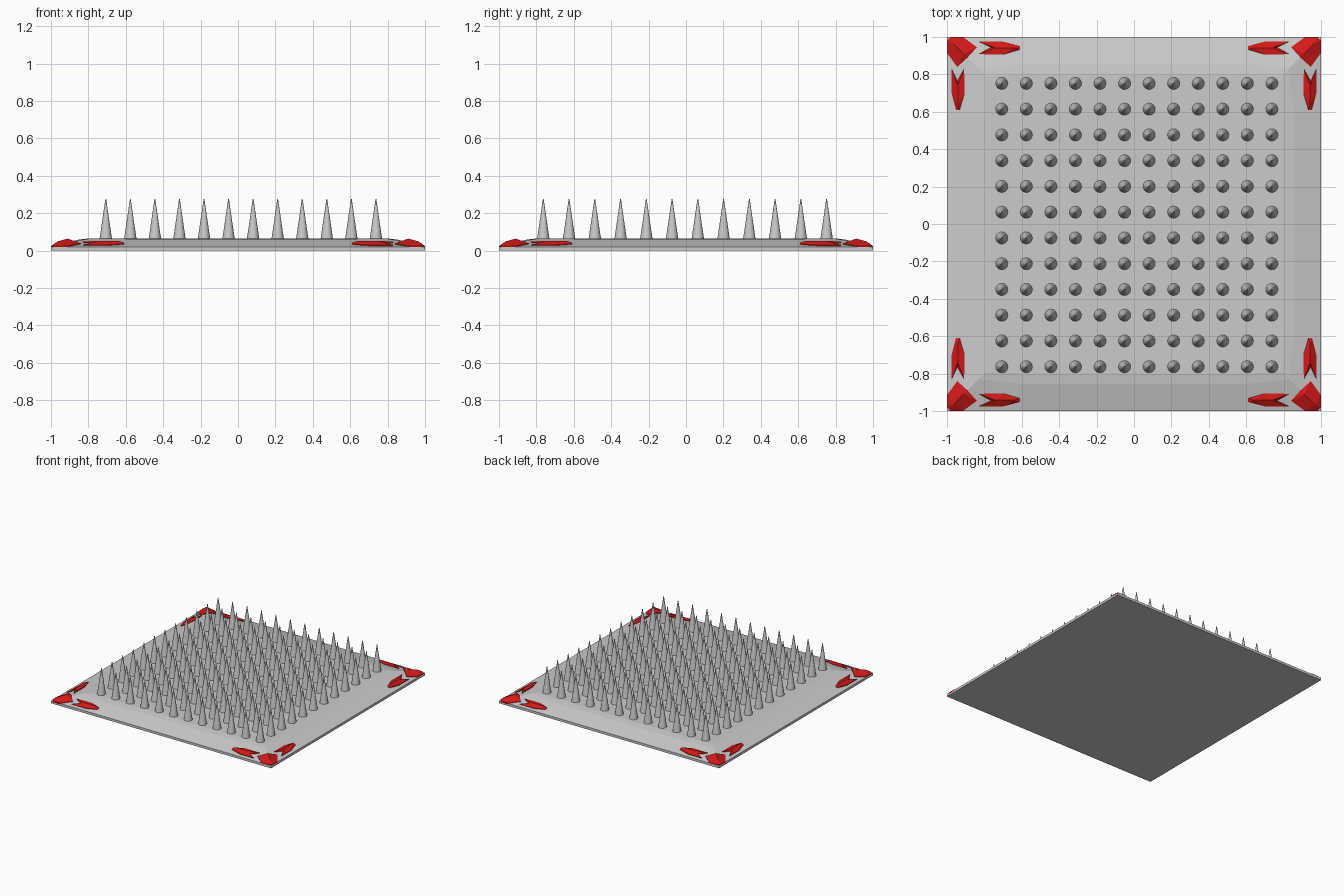
import bpy, bmesh, math

if "Cube" in bpy.data.objects:
    bpy.data.objects.remove(bpy.data.objects["Cube"])


def finish(name, bm, mat=None, angle=None):
    bmesh.ops.recalc_face_normals(bm, faces=bm.faces[:])
    me = bpy.data.meshes.new(name)
    bm.to_mesh(me)
    bm.free()
    ob = bpy.data.objects.new(name, me)
    bpy.context.collection.objects.link(ob)
    if mat:
        me.materials.append(mat)
    if angle:
        bpy.context.view_layer.objects.active = ob
        ob.select_set(True)
        bpy.ops.object.shade_smooth_by_angle(angle=angle)
        ob.select_set(False)
    return ob


# base plate: stacked rings, each side straight in the middle and pulled in at the corners
def ring(bm, edge, mid, corner, z):
    pts = []
    for k in range(4):
        a = k * math.pi / 2
        c, s = round(math.cos(a)), round(math.sin(a))
        for x, y in ((-corner, -corner), (-mid, -edge), (mid, -edge)):
            pts.append(bm.verts.new((c * x - s * y, s * x + c * y, z)))
    return pts


bm = bmesh.new()
rings = [ring(bm, *r) for r in ((1, 0.6, 1, 0), (1, 0.6, 1, 0.02),
                                (0.855, 0.6, 0.83, 0.058), (0.80, 0.58, 0.79, 0.065))]
for lo, hi in zip(rings, rings[1:]):
    for i in range(12):
        j = (i + 1) % 12
        bm.faces.new((lo[i], lo[j], hi[j], hi[i]))
bm.faces.new(rings[0])
bm.faces.new(rings[-1])
finish("base_plate", bm)

# field of spikes
bm = bmesh.new()
for i in range(12):
    for j in range(12):
        x, y = -0.707 + i * 0.1313, -0.763 + j * 0.1377
        new = bmesh.ops.create_cone(bm, cap_ends=True, segments=16, radius1=0.033,
                                    radius2=0.002, depth=0.213)["verts"]
        bmesh.ops.translate(bm, verts=new, vec=(x, y, 0.1695))
finish("spikes", bm, angle=math.radians(40))

# red ridged arrows lying on the sloped border
red = bpy.data.materials.new("red_paint")
red.diffuse_color = (0.65, 0.01, 0.01, 1)
red.use_nodes = True
red.node_tree.nodes["Principled BSDF"].inputs["Base Color"].default_value = red.diffuse_color


def slope_z(x, y):
    d = max(0, min(x, y))
    return min(0.02 + d * 0.262, 0.058)


def arrow(bm, outline, ridge, lift, sx, sy, swap):
    def put(p, dz):
        x, y = (p[1], p[0]) if swap else p
        return bm.verts.new((sx * (1 - x), sy * (1 - y), slope_z(x, y) + dz))
    low = [put(p, -0.008) for p in outline]
    top = [put(p, 0.004) for p in outline]
    r0, r1 = [put(p, lift) for p in ridge]
    for i in range(7):
        j = (i + 1) % 7
        bm.faces.new((low[i], low[j], top[j], top[i]))
    # outline order: notch, tail, shoulder, tip, tip, shoulder, tail
    bm.faces.new((r0, top[0], top[1]))
    bm.faces.new((r0, top[6], top[0]))
    for a, b, c in ((1, 2, 3), (6, 5, 4)):
        bm.faces.new((r0, top[a], top[b]))
        bm.faces.new((r0, top[b], r1))
        bm.faces.new((r1, top[b], top[c]))
    bm.faces.new((r1, top[3], top[4]))
    bm.faces.new(low)


# coordinates are distances inward from the plate corner
side = [(0.235, 0.055), (0.17, 0.025), (0.30, 0.025), (0.39, 0.048),
        (0.39, 0.068), (0.30, 0.094), (0.17, 0.092)]
side_ridge = [(0.26, 0.058), (0.36, 0.058)]
corner = [(0.11, 0.11), (0.16, 0.055), (0.085, 0.0), (0.02, 0.0),
          (0.0, 0.02), (0.0, 0.085), (0.055, 0.16)]
corner_ridge = [(0.09, 0.09), (0.035, 0.035)]

bm = bmesh.new()
for sx in (-1, 1):
    for sy in (-1, 1):
        for swap in (False, True):
            arrow(bm, side, side_ridge, 0.017, sx, sy, swap)
finish("side_arrows", bm, red)

bm = bmesh.new()
for sx in (-1, 1):
    for sy in (-1, 1):
        arrow(bm, corner, corner_ridge, 0.02, sx, sy, False)
# keep the corner tips above the ground plane
for v in bm.verts:
    v.co.z = max(v.co.z, 0.012)
finish("corner_arrows", bm, red)
